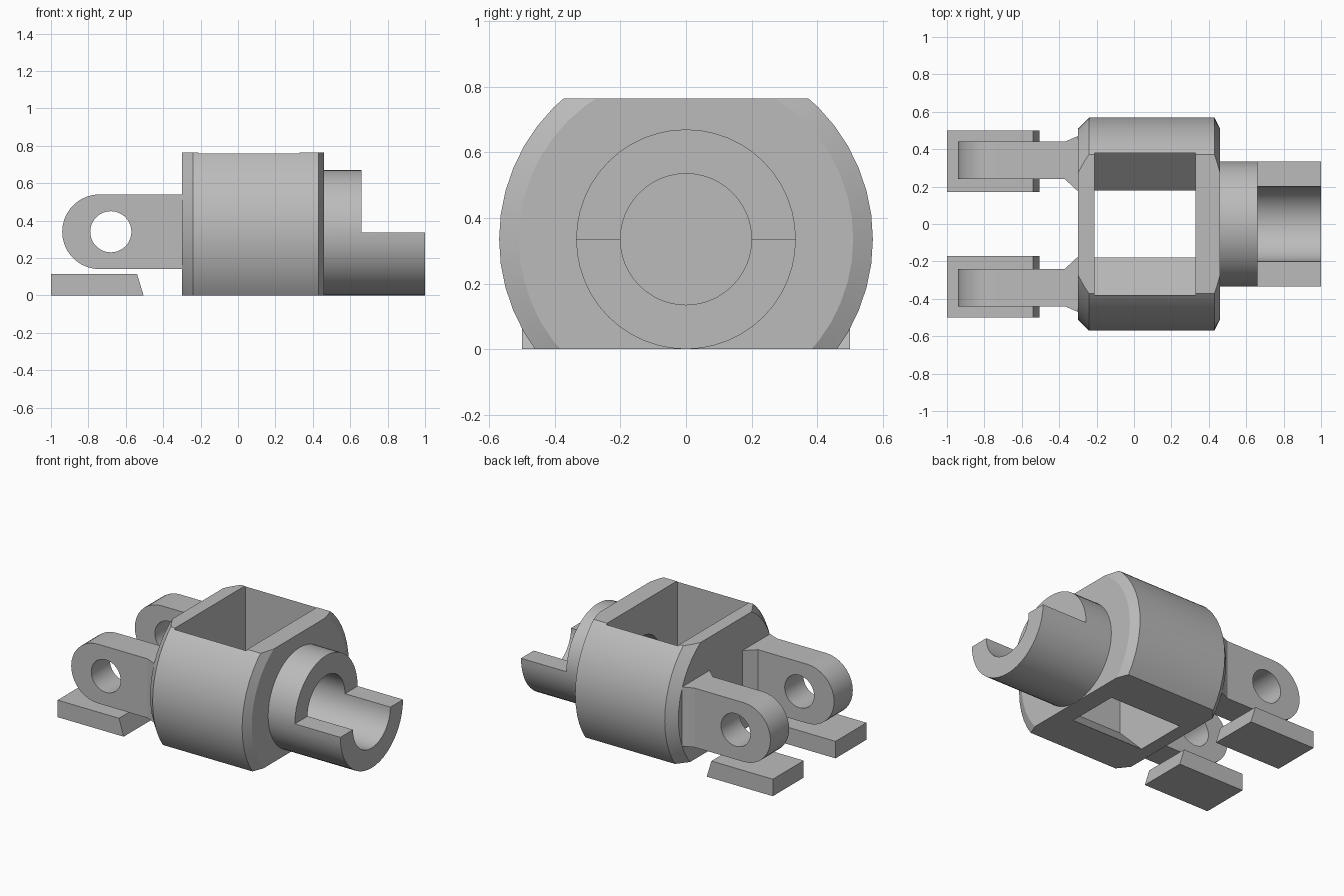
import bpy, bmesh, math
from mathutils import Vector

cube = bpy.data.objects.get("Cube")
if cube:
    bpy.data.objects.remove(cube, do_unlink=True)

AXIS_Z = 0.335  # height of the main bore axis

grey = bpy.data.materials.new("plain grey")
grey.use_nodes = True
COLOUR = (0.5, 0.5, 0.5, 1)
grey.diffuse_color = COLOUR
grey.node_tree.nodes["Principled BSDF"].inputs["Base Color"].default_value = COLOUR


def finish(name, bm):
    bmesh.ops.recalc_face_normals(bm, faces=bm.faces)
    mesh = bpy.data.meshes.new(name)
    bm.to_mesh(mesh)
    bm.free()
    mesh.materials.append(grey)
    obj = bpy.data.objects.new(name, mesh)
    bpy.context.collection.objects.link(obj)
    return obj


def prism(name, outline, start, end, axis):
    """Extrude a 2D outline along x, y or z."""
    place = {"x": lambda a, b, t: (t, a, b),
             "y": lambda a, b, t: (a, t, b),
             "z": lambda a, b, t: (a, b, t)}[axis]
    bm = bmesh.new()
    face = bm.faces.new([bm.verts.new(place(a, b, start)) for a, b in outline])
    moved = bmesh.ops.extrude_face_region(bm, geom=[face])["geom"]
    verts = [v for v in moved if isinstance(v, bmesh.types.BMVert)]
    bmesh.ops.translate(bm, verts=verts, vec=Vector(place(0, 0, end - start)))
    return finish(name, bm)


def box(name, x, y, z):
    return prism(name, [(x[0], y[0]), (x[1], y[0]), (x[1], y[1]), (x[0], y[1])], *z, "z")


def arc(cx, cz, r, first, last, n):
    angles = [math.radians(first + (last - first) * i / n) for i in range(n + 1)]
    return [(cx + r * math.cos(a), cz + r * math.sin(a)) for a in angles]


def turned(name, stations, segments=48):
    """Solid of revolution about the bore axis from (x, radius) stations."""
    bm = bmesh.new()
    rings = [[bm.verts.new((x, y, z)) for y, z in arc(0, AXIS_Z, r, 0, 360, segments)[:-1]]
             for x, r in stations]
    for a, b in zip(rings, rings[1:]):
        for i in range(segments):
            j = (i + 1) % segments
            bm.faces.new((a[i], a[j], b[j], b[i]))
    bm.faces.new(rings[0])
    bm.faces.new(rings[-1])
    return finish(name, bm)


def boolean(obj, tool, operation="DIFFERENCE"):
    mod = obj.modifiers.new("cut", "BOOLEAN")
    mod.operation, mod.solver, mod.object = operation, "EXACT", tool
    bpy.context.view_layer.objects.active = obj
    bpy.ops.object.modifier_apply(modifier=mod.name)
    bpy.data.objects.remove(tool, do_unlink=True)


def smooth(obj):
    bpy.ops.object.select_all(action="DESELECT")
    obj.select_set(True)
    bpy.context.view_layer.objects.active = obj
    bpy.ops.object.shade_smooth_by_angle(angle=math.radians(25))


# Chamfered drum with flat top and bottom
body = turned("body", [(-0.30, 0.51), (-0.24, 0.57), (0.43, 0.57), (0.46, 0.51)])
boolean(body, box("flat_cutter", (-1, 1), (-1, 1), (0, 0.765)), "INTERSECT")

# Window through the drum: wide above, sloping in to a smaller opening below
half = [(0.18, -0.1), (0.18, 0), (0.38, 0.2), (0.38, 0.9)]
window = half + [(-y, z) for y, z in reversed(half)]
boolean(body, prism("window_cutter", window, -0.21, 0.33, "x"))
boolean(body, turned("bore_cutter", [(0.2, 0.2), (0.6, 0.2)]))
smooth(body)

# Tube with its upper half cut away at the end
tube = turned("tube", [(0.45, 0.335), (1.0, 0.335)])
boolean(tube, turned("bore_cutter", [(0.3, 0.2), (1.2, 0.2)]))
boolean(tube, box("half_cutter", (0.66, 1.2), (-1, 1), (AXIS_Z, 1)))
smooth(tube)

for side, s in (("left", 1), ("right", -1)):
    # Rounded lug with a pin hole
    outline = [(-0.29, 0.14), (-0.29, 0.54)] + arc(-0.74, 0.34, 0.2, 90, 270, 18)
    lug = prism(side + "_lug", outline, s * 0.24, s * 0.44, "y")
    hole = arc(-0.68, 0.34, 0.11, 0, 360, 36)[:-1]
    boolean(lug, prism("pin_cutter", hole, s * 0.1, s * 0.6, "y"))
    smooth(lug)

    # Flared root where the lug meets the drum
    root = [(-0.37, 0.24), (-0.30, 0.175), (-0.30, 0.47), (-0.37, 0.44)]
    prism(side + "_lug_root", [(x, s * y) for x, y in root], 0.14, 0.54, "z")

    # Separate foot pad with a sloped inner end
    pad = [(-1.0, 0), (-0.505, 0), (-0.54, 0.115), (-1.0, 0.115)]
    prism(side + "_foot_pad", pad, s * 0.17, s * 0.5, "y")
